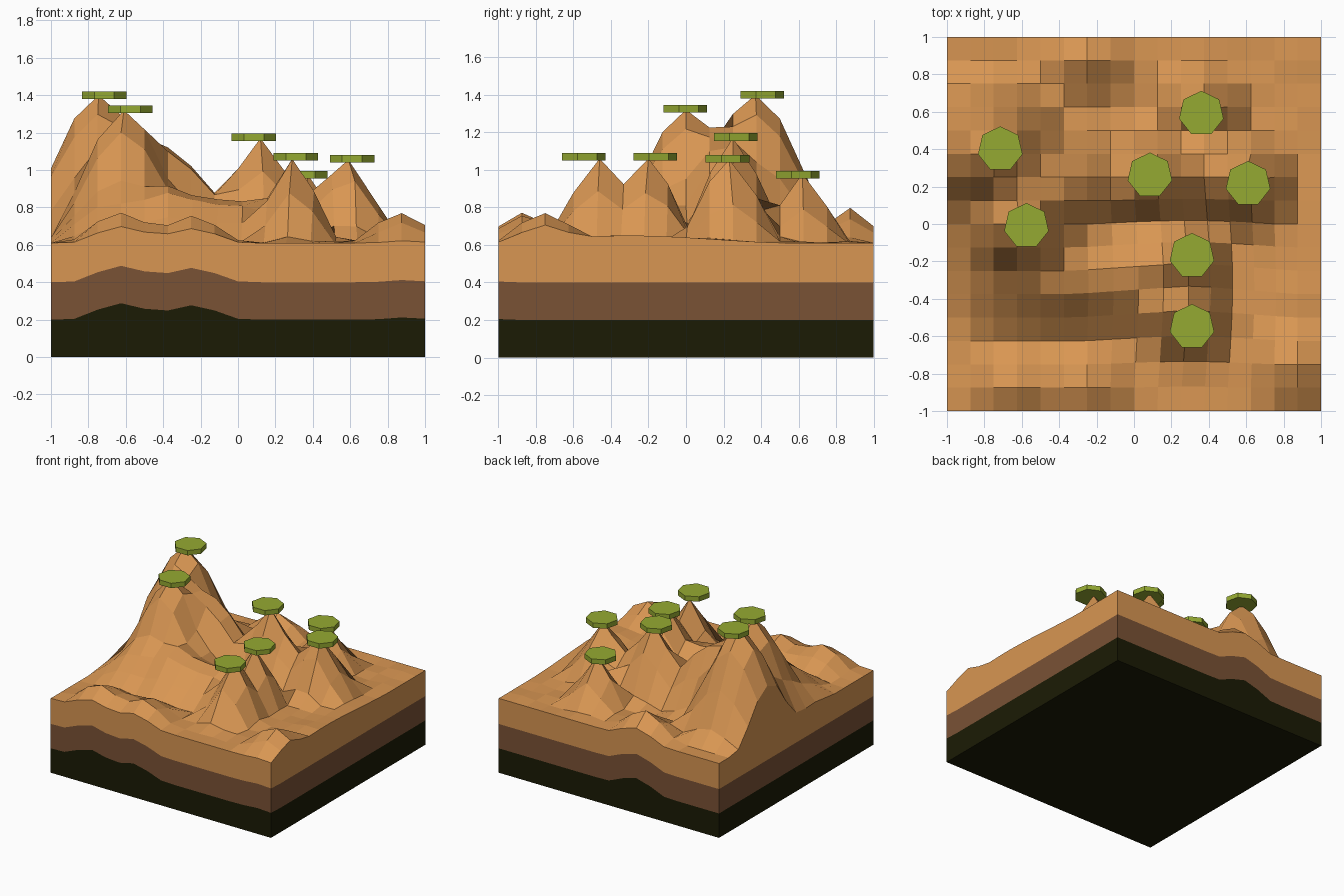
import bpy, bmesh, math, random

random.seed(4)
if "Cube" in bpy.data.objects:
    bpy.data.objects.remove(bpy.data.objects["Cube"])


def material(name, color):
    m = bpy.data.materials.new(name)
    m.diffuse_color = (*color, 1)
    m.use_nodes = True
    m.node_tree.nodes["Principled BSDF"].inputs["Base Color"].default_value = (*color, 1)
    return m


SAND = material("sandy orange", (0.69, 0.305, 0.085))
SOIL = material("soil brown", (0.195, 0.084, 0.036))
ROCK = material("dark bedrock", (0.011, 0.011, 0.0015))
LEAF = material("leaf green", (0.3, 0.4, 0.032))

N = 16
BASE = 0.61

# Capped peaks: x, y, height, reach in x, reach in y
PEAKS = [
    (-0.745, 0.37, 1.40, 0.51, 0.50),
    (-0.61, 0.00, 1.32, 0.45, 0.46),
    (0.12, 0.25, 1.17, 0.34, 0.32),
    (0.59, 0.23, 1.055, 0.31, 0.32),
    (0.29, -0.20, 1.06, 0.27, 0.28),
    (0.29, -0.46, 1.06, 0.27, 0.32),
    (0.37, 0.62, 0.98, 0.26, 0.26),
]
# Centres of the caps, in the same order
CAPS = [(-0.715, 0.40), (-0.575, -0.01), (0.085, 0.26), (0.61, 0.215),
        (0.31, -0.17), (0.31, -0.55), (0.36, 0.59)]
CAP_HEIGHTS = [1.40, 1.325, 1.175, 1.06, 1.07, 1.07, 0.975]
# Ridges, shoulders and low mounds without caps
MOUNDS = [
    (-0.45, 0.20, 1.16, 0.66, 0.38),
    (-1.00, 0.29, 0.90, 0.25, 0.25),
    (-0.68, -0.22, 0.89, 0.40, 0.48),
    (-0.38, -0.26, 0.92, 0.52, 0.44),
    (-0.05, -0.26, 0.86, 0.45, 0.40),
    (0.40, 0.25, 0.86, 0.55, 0.30),
    (-0.25, 0.87, 0.80, 0.33, 0.25),
    (-0.62, -0.86, 0.77, 0.33, 0.30),
    (-0.25, -0.86, 0.75, 0.33, 0.30),
    (0.87, -0.75, 0.77, 0.30, 0.30),
    (1.00, -0.30, 0.65, 0.40, 0.90),
]


def height(x, y):
    total = 0
    for px, py, pz, rx, ry in PEAKS + MOUNDS:
        t = max(0, 1 - math.hypot((x - px) / rx, (y - py) / ry))
        total += ((pz - BASE) * t * t * (3 - 2 * t)) ** 5
    return BASE + total ** 0.2


def make_object(name, bm, mat):
    bmesh.ops.recalc_face_normals(bm, faces=bm.faces)
    mesh = bpy.data.meshes.new(name)
    bm.to_mesh(mesh)
    bm.free()
    mesh.materials.append(mat)
    obj = bpy.data.objects.new(name, mesh)
    bpy.context.collection.objects.link(obj)
    return obj


# Outline of the block, one point per grid step
steps = [-1 + 2 * i / N for i in range(N)]
outline = ([(s, -1) for s in steps] + [(1, s) for s in steps]
           + [(-s, 1) for s in steps] + [(-1, -s) for s in steps])


def level(z):
    """Heights of a stratum line; it follows the bumps on front and back."""
    return [(x, y, z + (height(x, y) - BASE if abs(y) == 1 else 0)) for x, y in outline]


def wall(bm, lower, upper):
    lo = [bm.verts.new(p) for p in lower]
    up = [bm.verts.new(p) for p in upper]
    for i in range(len(lo)):
        j = (i + 1) % len(lo)
        bm.faces.new((lo[i], lo[j], up[j], up[i]))
    return lo


# Hilly surface with its sandy side wall; the grid is pulled slightly by the front peaks
bm = bmesh.new()
grid = []
for i in range(N + 1):
    row = []
    for j in range(N + 1):
        x, y = -1 + 2 * i / N, -1 + 2 * j / N
        pull = 0.045 * max(0, 1 - math.hypot(x - 0.27, y + 0.35) / 0.6)
        x, y = x + pull, y + pull
        inner = 0 < i < N and 0 < j < N
        z = height(x, y) + (random.uniform(-0.006, 0.012) if inner else 0)
        row.append(bm.verts.new((x, y, z)))
    grid.append(row)
for px, py, pz, rx, ry in PEAKS:
    v = min((v for row in grid for v in row),
            key=lambda v: math.hypot(v.co.x - px, v.co.y - py))
    v.co = (px, py, pz)
for i in range(N):
    for j in range(N):
        bm.faces.new((grid[i][j], grid[i + 1][j], grid[i + 1][j + 1], grid[i][j + 1]))
wall(bm, level(0.4), [(x, y, height(x, y)) for x, y in outline])
bmesh.ops.remove_doubles(bm, verts=bm.verts, dist=0.0005)
make_object("hill_surface", bm, SAND)

# Soil stratum
bm = bmesh.new()
wall(bm, level(0.2), level(0.4))
make_object("soil_stratum", bm, SOIL)

# Bedrock stratum with the flat underside
bm = bmesh.new()
bm.faces.new(wall(bm, [(x, y, 0) for x, y in outline], level(0.2)))
make_object("bedrock_stratum", bm, ROCK)

# Seven-sided green caps on the peaks
for n, ((x, y), z) in enumerate(zip(CAPS, CAP_HEIGHTS)):
    bm = bmesh.new()
    bmesh.ops.create_cone(bm, cap_ends=True, segments=7, radius1=0.122, radius2=0.122, depth=0.04)
    cap = make_object(f"green_cap_{n + 1}", bm, LEAF)
    cap.location = (x, y, z)
